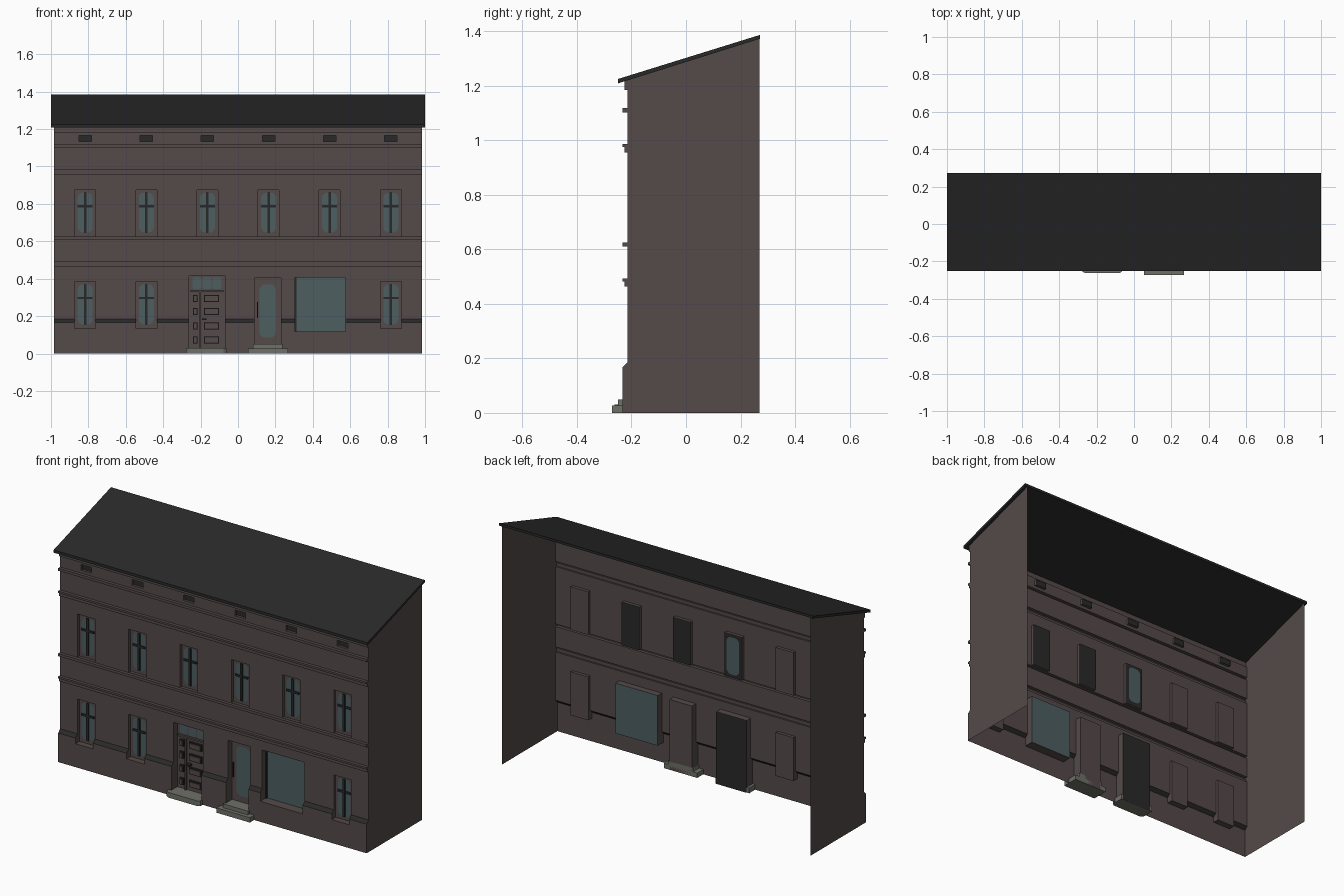
import bpy, math
from mathutils import Vector

if "Cube" in bpy.data.objects:
    bpy.data.objects.remove(bpy.data.objects["Cube"])


def material(name, rgb):
    m = bpy.data.materials.new(name)
    m.diffuse_color = (*rgb, 1)
    m.use_nodes = True
    m.node_tree.nodes["Principled BSDF"].inputs["Base Color"].default_value = m.diffuse_color
    return m


WALL = material("brown render", (0.09, 0.068, 0.067))
DARK = material("charcoal", (0.022, 0.022, 0.022))
GLASS = material("teal glass", (0.075, 0.112, 0.12))
STONE = material("grey stone", (0.16, 0.16, 0.14))


def mesh_object(name, verts, faces, mats, indices=None):
    me = bpy.data.meshes.new(name)
    me.from_pydata([tuple(v) for v in verts], [], faces)
    for m in mats:
        me.materials.append(m)
    if indices:
        for p, i in zip(me.polygons, indices):
            p.material_index = i
    ob = bpy.data.objects.new(name, me)
    bpy.context.collection.objects.link(ob)
    return ob


def prism(name, outline, offset, mat):
    """Closed solid: outline swept along offset."""
    n = len(outline)
    verts = [Vector(p) for p in outline]
    verts += [v + Vector(offset) for v in verts]
    faces = [tuple(range(n))[::-1], tuple(range(n, 2 * n))]
    faces += [(i, (i + 1) % n, (i + 1) % n + n, i + n) for i in range(n)]
    return mesh_object(name, verts, faces, [mat])


def box(name, x0, x1, y0, y1, z0, z1, mat):
    return prism(name, [(x0, y0, z0), (x1, y0, z0), (x1, y1, z0), (x0, y1, z0)],
                 (0, 0, z1 - z0), mat)


def plate(name, x0, x1, z0, z1, y, mat, r=0.0):
    """Flat panel facing the front, with optional rounded corners."""
    pts = []
    for cx, cz, a in ((x1 - r, z1 - r, 0), (x0 + r, z1 - r, 90),
                      (x0 + r, z0 + r, 180), (x1 - r, z0 + r, 270)):
        for k in range(5 if r else 1):
            t = math.radians(a + k * 22.5)
            pts.append((cx + r * math.cos(t), y, cz + r * math.sin(t)))
    return mesh_object(name, pts, [tuple(range(len(pts)))], [mat])


# Layout of the openings: x0, x1, z0, z1, depth y
COLS = (-0.817, -0.49, -0.164, 0.164, 0.49, 0.817)
HW, WIN_Y, DOOR_Y, VENT_Y = 0.056, -0.197, -0.178, -0.2
windows = [(x, 0.627, 0.875) for x in COLS]
windows += [(x, 0.135, 0.385) for x in (COLS[0], COLS[1], COLS[5])]
openings = [(x - HW, x + HW, z0, z1, WIN_Y) for x, z0, z1 in windows]
openings += [(x - 0.034, x + 0.034, 1.134, 1.167, VENT_Y) for x in COLS]
openings += [(-0.262, -0.07, 0.0, 0.415, DOOR_Y), (0.087, 0.23, 0.0, 0.405, DOOR_Y),
             (0.305, 0.575, 0.118, 0.407, DOOR_Y)]

# Facade profile (y, z): plinth, cornices and eaves moulding
F, M, C = -0.215, -0.225, -0.233
profile = [(C, 0), (C, 0.167), (F, 0.185)]
for z in (0.463, 0.955):
    profile += [(F, z), (M, z), (M, z + 0.019), (C, z + 0.019), (C, z + 0.03), (F, z + 0.03)]
    w = z + 0.147
    profile += [(F, w), (C, w), (C, w + 0.015), (F, w + 0.015)]
profile += [(F, 1.183), (M, 1.183), (M, 1.217)]

# Split the profile at opening heights
line = [profile[0]]
for (ya, za), (yb, zb) in zip(profile, profile[1:]):
    cuts = sorted({z for o in openings for z in o[2:4] if za + 1e-5 < z < zb - 1e-5})
    line += [(ya + (yb - ya) * (z - za) / (zb - za), z) for z in cuts] + [(yb, zb)]

XW = 0.983
xs = sorted({-XW, XW} | {x for o in openings for x in o[:2]})


def opening_at(x, z):
    return next((o for o in openings if o[0] < x < o[1] and o[2] < z < o[3]), None)


# Front wall skin with holes and reveals
V, Fc, idx = [], [], []


def quad(pts, i=0):
    n = len(V)
    V.extend(pts)
    Fc.append((n, n + 1, n + 2, n + 3))
    idx.append(i)


for (ya, za), (yb, zb) in zip(line, line[1:]):
    slope = 1 if abs(ya - yb) > 1e-4 and zb - za > 1e-4 else 0
    for xa, xb in zip(xs, xs[1:]):
        o = opening_at((xa + xb) / 2, (za + zb) / 2)
        if not o:
            quad([(xa, ya, za), (xb, ya, za), (xb, yb, zb), (xa, yb, zb)], slope)
            continue
        d = o[4]
        for x in (xa, xb):
            if x in o[:2]:
                quad([(x, ya, za), (x, d, za), (x, d, zb), (x, yb, zb)])
        for y, z, edge in ((ya, za, o[2]), (yb, zb, o[3])):
            if abs(z - edge) < 1e-5 and z > 0:
                quad([(xa, y, z), (xb, y, z), (xb, d, z), (xa, d, z)])
mesh_object("front_wall", V, Fc, [WALL, DARK], idx)

# Side walls, open at the back
for name, x in (("left_wall", -XW), ("right_wall", XW)):
    pts = [(x, y, z) for y, z in profile] + [(x, 0.27, 1.376), (x, 0.27, 0)]
    mesh_object(name, pts, [tuple(range(len(pts)))], [WALL])

# Roof slab
prism("roof", [(-1, -0.25, 1.208), (-1, 0.272, 1.372), (-1, 0.272, 1.386), (-1, -0.25, 1.224)],
      (2, 0, 0), DARK)

# Windows: sash, glass, glazing bars
for i, (x, z0, z1) in enumerate(windows):
    plate("window_sash", x - HW, x + HW, z0, z1, WIN_Y, WALL)
    plate("window_glass", x - 0.04, x + 0.04, z0 + 0.02, z1 - 0.015, WIN_Y - 0.002, GLASS, 0.028)
    box("window_mullion", x - 0.007, x + 0.007, WIN_Y - 0.009, WIN_Y - 0.001,
        z0 + 0.02, z1 - 0.015, DARK)
    zt = z1 - 0.088
    box("window_transom", x - 0.04, x + 0.04, WIN_Y - 0.008, WIN_Y - 0.001,
        zt - 0.006, zt + 0.006, DARK)
    if i in (2, 3, 4):  # dark inner lining
        plate("window_lining", x - HW, x + HW, z0, z1, WIN_Y + 0.003, DARK)
    if i == 2:
        plate("inner_glass", x - 0.04, x + 0.04, z0 + 0.02, z1 - 0.015, WIN_Y + 0.005, GLASS, 0.028)

# Attic vents
for x in COLS:
    plate("attic_vent", x - 0.034, x + 0.034, 1.134, 1.167, VENT_Y - 0.001, DARK)

# Main door with panels, fanlight and knob
plate("main_door", -0.262, -0.07, 0, 0.415, DOOR_Y, WALL)
plate("main_door_lining", -0.262, -0.07, 0, 0.415, DOOR_Y + 0.003, DARK)
box("door_meeting_rail", -0.207, -0.199, DOOR_Y - 0.012, DOOR_Y, 0.03, 0.335, WALL)
box("door_head_rail", -0.255, -0.077, DOOR_Y - 0.012, DOOR_Y, 0.33, 0.34, WALL)
for z in (0.073, 0.148, 0.225, 0.295):
    for x0, x1 in ((-0.241, -0.217), (-0.182, -0.102)):
        box("door_panel", x0, x1, DOOR_Y - 0.01, DOOR_Y, z - 0.019, z + 0.019, DARK)
        box("door_panel_field", x0 + 0.006, x1 - 0.006, DOOR_Y - 0.014, DOOR_Y,
            z - 0.013, z + 0.013, WALL)
for x in (-0.22, -0.166, -0.112):
    plate("fanlight", x - 0.024, x + 0.024, 0.345, 0.407, DOOR_Y - 0.002, GLASS, 0.01)
box("door_knob", -0.192, -0.168, DOOR_Y - 0.025, DOOR_Y, 0.178, 0.188, DARK)

# Shop door and shop window
plate("shop_door", 0.087, 0.23, 0, 0.405, DOOR_Y, WALL)
plate("shop_door_glass", 0.115, 0.203, 0.085, 0.37, DOOR_Y - 0.002, GLASS, 0.03)
box("shop_door_handle", 0.102, 0.107, DOOR_Y - 0.02, DOOR_Y - 0.012, 0.19, 0.275, DARK)
plate("shop_window", 0.305, 0.575, 0.118, 0.407, DOOR_Y, GLASS)
box("shop_window_edge", 0.305, 0.312, DOOR_Y - 0.008, DOOR_Y - 0.001, 0.118, 0.407, DARK)

# Stone steps
prism("main_step", [(-0.278, -0.178, 0), (-0.278, -0.252, 0), (-0.262, -0.263, 0),
                    (-0.078, -0.263, 0), (-0.062, -0.252, 0), (-0.062, -0.178, 0)],
      (0, 0, 0.03), STONE)
box("shop_step_lower", 0.053, 0.266, -0.272, -0.178, 0, 0.028, STONE)
box("shop_step_upper", 0.08, 0.238, -0.25, -0.178, 0.028, 0.05, STONE)
